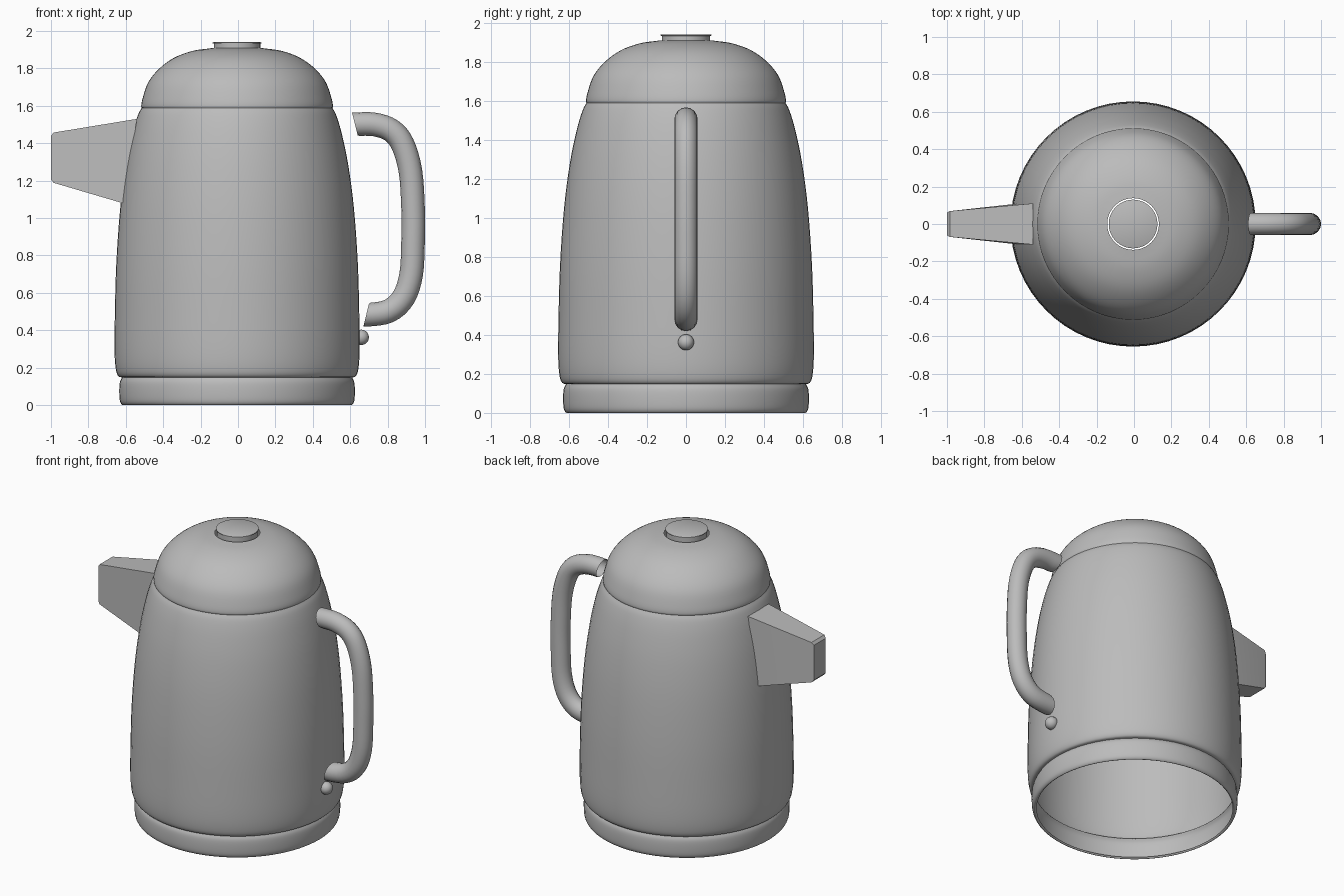
import bpy, bmesh, math
from mathutils import Vector

if "Cube" in bpy.data.objects:
    bpy.data.objects.remove(bpy.data.objects["Cube"])

CX = -0.005  # axis of the vessel

grey = bpy.data.materials.new("brushed_grey")
grey.diffuse_color = (0.5, 0.5, 0.5, 1)
grey.use_nodes = True
grey.node_tree.nodes["Principled BSDF"].inputs["Base Color"].default_value = grey.diffuse_color


def finish(name, bm, angle=40):
    bmesh.ops.recalc_face_normals(bm, faces=bm.faces[:])
    me = bpy.data.meshes.new(name)
    bm.to_mesh(me)
    bm.free()
    me.materials.append(grey)
    ob = bpy.data.objects.new(name, me)
    bpy.context.collection.objects.link(ob)
    bpy.ops.object.select_all(action='DESELECT')
    ob.select_set(True)
    bpy.context.view_layer.objects.active = ob
    bpy.ops.object.shade_smooth_by_angle(angle=math.radians(angle))
    return ob


def spline(pts, n=4):
    """Catmull-Rom curve through 2D points."""
    p = [Vector(q) for q in pts]
    p = [2 * p[0] - p[1]] + p + [2 * p[-1] - p[-2]]
    out = []
    for a, b, c, d in zip(p, p[1:], p[2:], p[3:]):
        for i in range(n):
            t = i / n
            out.append(0.5 * (2 * b + (c - a) * t + (2 * a - 5 * b + 4 * c - d) * t * t
                              + (3 * b - a - 3 * c + d) * t ** 3))
    return out + [p[-2]]


def skin(bm, rings):
    for lo, hi in zip(rings, rings[1:]):
        for i in range(len(lo)):
            j = (i + 1) % len(lo)
            bm.faces.new((lo[i], lo[j], hi[j], hi[i]))


def lathe(name, profile, segments=64, cap=False):
    bm = bmesh.new()
    rings = [[bm.verts.new((CX + r * math.cos(2 * math.pi * k / segments),
                            r * math.sin(2 * math.pi * k / segments), z))
              for k in range(segments)] for r, z in profile]
    skin(bm, rings)
    if cap:
        bm.faces.new(rings[-1])
    return finish(name, bm)


# Open base ring, body shell and domed lid with a round hole
lathe("base_ring", spline([(.60, .008), (.612, 0), (.626, .02), (.63, .07), (.627, .12), (.615, .148)]))
lathe("body", spline([(.615, .147), (.635, .155), (.648, .19), (.655, .28), (.654, .45), (.646, .75),
                      (.625, 1.05), (.595, 1.28), (.56, 1.45), (.53, 1.55), (.508, 1.592)]))
lathe("lid", spline([(.495, 1.588), (.512, 1.592), (.505, 1.64), (.475, 1.725), (.42, 1.795),
                     (.34, 1.855), (.24, 1.893), (.138, 1.908)]))

# Lid button floating in the hole
lathe("lid_button", [(.124, 1.885), (.124, 1.932), (.13, 1.933), (.13, 1.938), (.126, 1.94)], cap=True)

# Handle: round tube swept along a bowed path, with slanted ends
path = spline([(.625, 1.502), (.73, 1.50), (.82, 1.468), (.88, 1.395), (.922, 1.25), (.936, 1.05),
               (.936, .88), (.926, .70), (.885, .575), (.805, .502), (.685, .48)])
bm = bmesh.new()
rings = []
for k, c in enumerate(path):
    t = (path[min(k + 1, len(path) - 1)] - path[max(k - 1, 0)]).normalized()
    n = Vector((-t.y, t.x))
    if k == 0:
        n = Vector((-.24, .97))
    elif k == len(path) - 1:
        n = Vector((-.24, -.97))
    rings.append([bm.verts.new((c.x + n.x * .063 * math.cos(a), .06 * math.sin(a),
                                c.y + n.y * .063 * math.cos(a)))
                  for a in (2 * math.pi * s / 16 for s in range(16))])
skin(bm, rings)
finish("handle", bm)

# Small round switch below the handle
bm = bmesh.new()
bmesh.ops.create_uvsphere(bm, u_segments=24, v_segments=12, radius=.041)
bmesh.ops.translate(bm, verts=bm.verts[:], vec=(.659, 0, .362))
finish("switch", bm)

# Tapered square spout: (x_top, x_bottom, z_top, z_bottom, half_width)
bm = bmesh.new()
rings = []
for xt, xb, zt, zb, w in ((-.54, -.612, 1.53, 1.078, .11), (-.985, -.985, 1.457, 1.188, .069),
                          (-1, -1, 1.44, 1.205, .062)):
    rings.append([bm.verts.new(v) for v in ((xt, w, zt), (xt, -w, zt), (xb, -w, zb), (xb, w, zb))])
skin(bm, rings)
bm.faces.new(rings[-1])
finish("spout", bm, 30)
